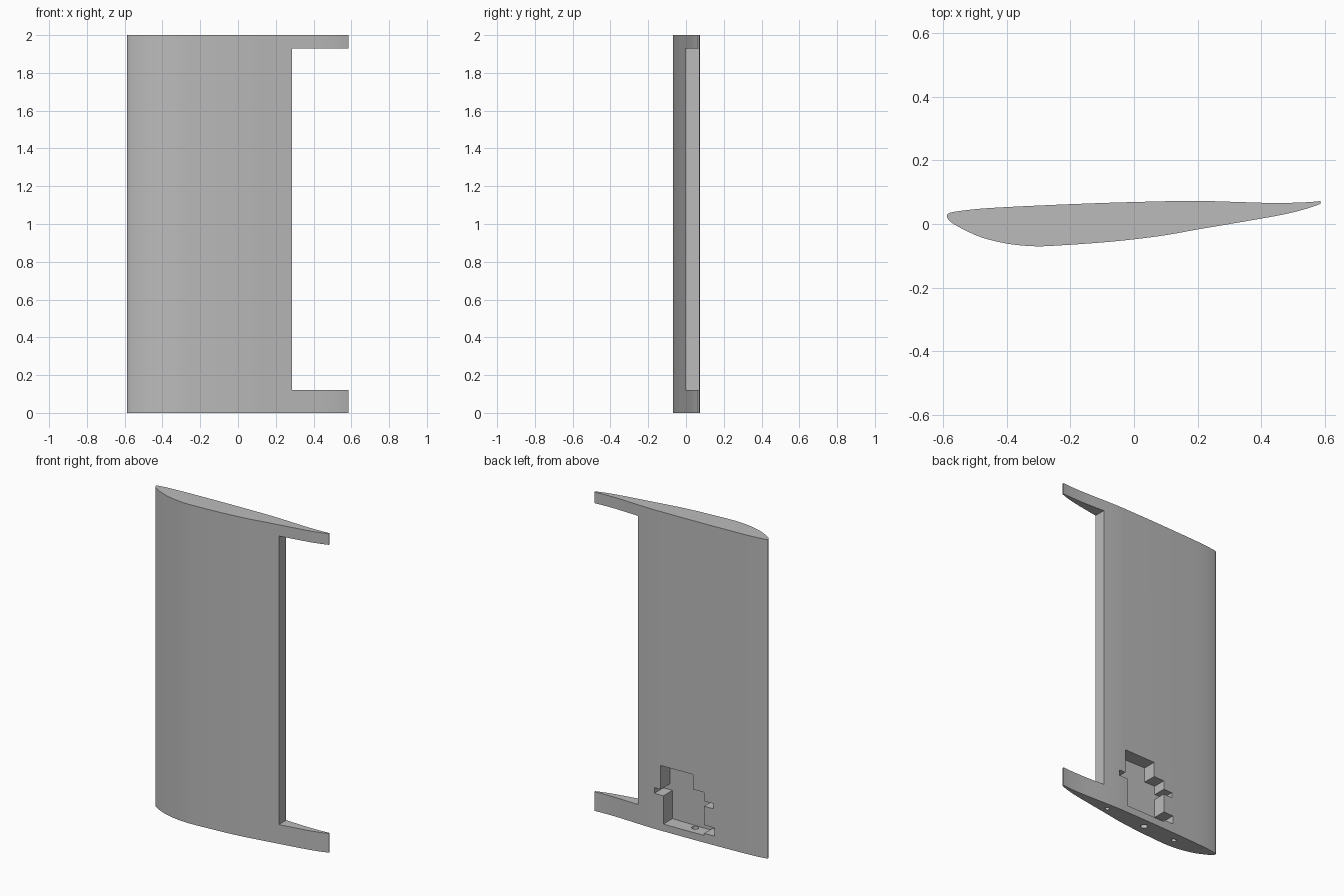
import bpy
import bmesh
from mathutils import Vector

cube = bpy.data.objects.get("Cube")
if cube:
    bpy.data.objects.remove(cube, do_unlink=True)

grey = bpy.data.materials.new("plain grey")
grey.use_nodes = True
COLOUR = (0.5, 0.5, 0.5, 1)
grey.diffuse_color = COLOUR
grey.node_tree.nodes["Principled BSDF"].inputs["Base Color"].default_value = COLOUR


def smooth_path(points, steps=4):
    """Catmull-Rom curve through the points, ends included."""
    pts = [Vector(p) for p in points]
    pts = [2 * pts[0] - pts[1]] + pts + [2 * pts[-1] - pts[-2]]
    out = []
    for a, b, c, d in zip(pts, pts[1:], pts[2:], pts[3:]):
        for i in range(steps):
            t = i / steps
            out.append(0.5 * (2 * b + (c - a) * t + (2 * a - 5 * b + 4 * c - d) * t ** 2
                              + (3 * b - a - 3 * c + d) * t ** 3))
    return out + [pts[-2]]


def prism(name, corners, offset):
    """Extrude a closed outline of 3D corners along an offset."""
    bm = bmesh.new()
    face = bm.faces.new([bm.verts.new(c) for c in corners])
    new = bmesh.ops.extrude_face_region(bm, geom=[face], use_keep_orig=True)["geom"]
    moved = [v for v in new if isinstance(v, bmesh.types.BMVert)]
    bmesh.ops.translate(bm, verts=moved, vec=offset)
    bmesh.ops.recalc_face_normals(bm, faces=bm.faces)
    mesh = bpy.data.meshes.new(name)
    bm.to_mesh(mesh)
    bm.free()
    obj = bpy.data.objects.new(name, mesh)
    bpy.context.collection.objects.link(obj)
    mesh.materials.append(grey)
    return obj


def cut(target, cutter):
    """Subtract the cutter from the target and discard it."""
    cutter.hide_render = True
    mod = target.modifiers.new("cut", "BOOLEAN")
    mod.operation = "DIFFERENCE"
    mod.solver = "EXACT"
    mod.object = cutter
    bpy.context.view_layer.objects.active = target
    bpy.ops.object.modifier_apply(modifier=mod.name)
    bpy.data.objects.remove(cutter, do_unlink=True)


# Wing section: cambered profile from trailing edge round the nose and back
profile = smooth_path([
    (.586, .072), (.535, .068), (.44, .066), (.33, .069), (.19, .073), (.08, .071),
    (-.1, .066), (-.3, .058), (-.47, .049), (-.56, .039), (-.584, .032), (-.587, .022),
    (-.575, .006), (-.53, -.02), (-.47, -.045), (-.39, -.063), (-.31, -.07),
    (-.23, -.067), (-.1, -.058), (0, -.048), (.1, -.035), (.2, -.017), (.33, .005),
    (.46, .028), (.535, .046), (.586, .063)])
wing = prism("wing_section", [(p.x, p.y, 0) for p in profile], (0, 0, 2))

# Flap opening in the trailing edge
cut(wing, prism("flap_cutter", [(.285, -.5, .12), (.9, -.5, .12),
                                (.9, -.5, 1.93), (.285, -.5, 1.93)], (0, 1, 0)))

# Stepped actuator pocket in the back surface
pocket = [(.125, .408), (-.095, .408), (-.095, .315), (-.17, .315), (-.17, .26),
          (-.232, .26), (-.232, .228), (-.17, .228), (-.17, .11), (-.24, .11),
          (-.24, .058), (-.17, .058), (-.17, .045), (.107, .045), (.107, .222),
          (.168, .222), (.168, .258), (.125, .258)]
cut(wing, prism("pocket_cutter", [(x, -.018, z) for x, z in pocket], (0, .3, 0)))

# Rod and cable holes in the root end
for x, y, radius, depth in [(.224, .028, .013, .25), (-.068, .007, .02, .1),
                            (-.301, -.005, .014, .25)]:
    bpy.ops.mesh.primitive_cylinder_add(vertices=24, radius=radius, depth=2 * depth,
                                        location=(x, y, 0))
    cut(wing, bpy.context.object)

bpy.ops.object.select_all(action="DESELECT")
wing.select_set(True)
bpy.context.view_layer.objects.active = wing
bpy.ops.object.shade_smooth_by_angle(angle=0.5)
